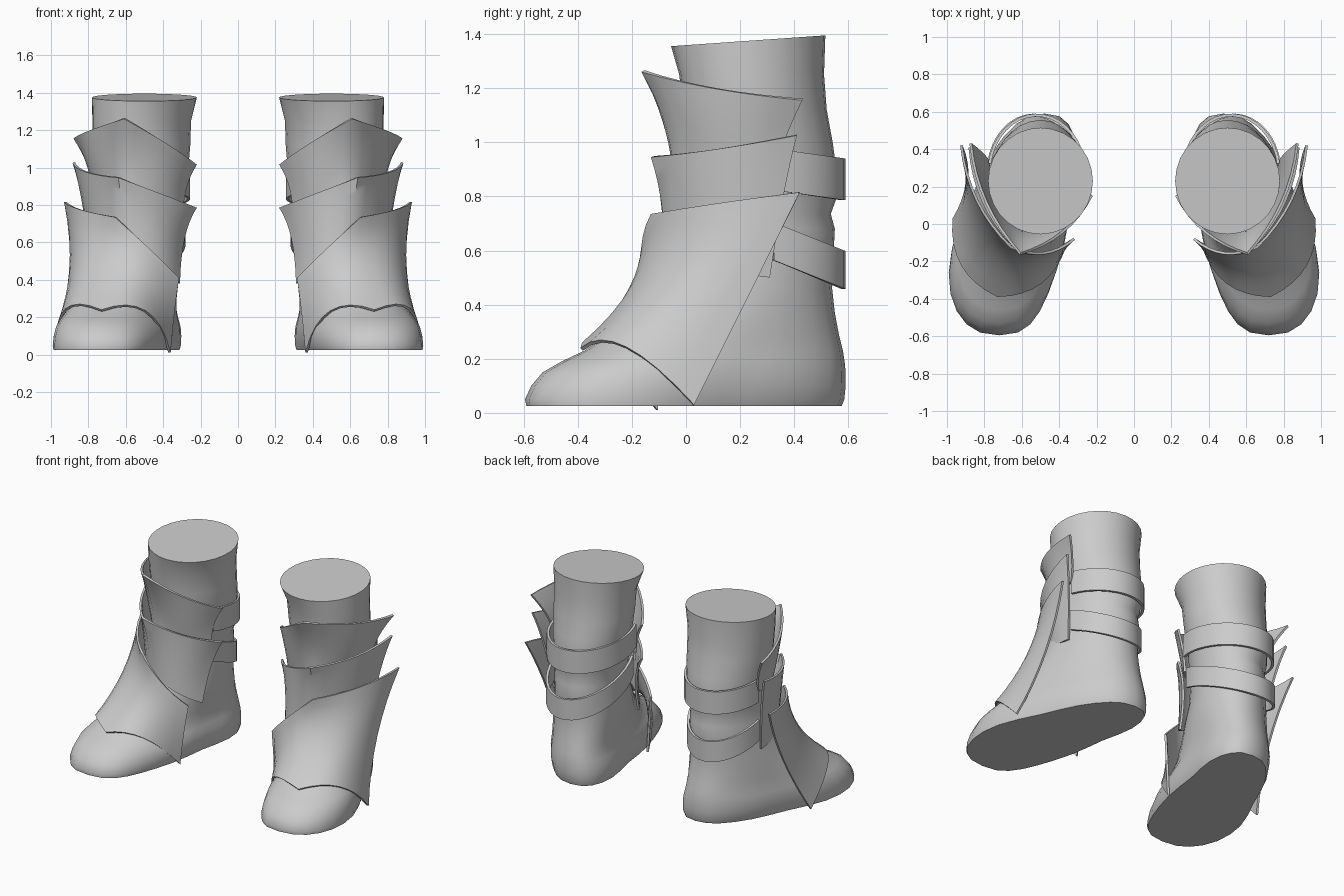
import bpy, bmesh
from math import sin, cos, pi, radians, exp
from mathutils import Vector

if "Cube" in bpy.data.objects:
    bpy.data.objects.remove(bpy.data.objects["Cube"], do_unlink=True)

grey = bpy.data.materials.new("plain grey")
grey.use_nodes = True
grey.diffuse_color = (0.6, 0.6, 0.6, 1)
grey.node_tree.nodes["Principled BSDF"].inputs["Base Color"].default_value = (0.6, 0.6, 0.6, 1)


def finish(name, bm, thickness=0):
    """Thicken, shade and mirror a part so that both feet wear it."""
    bmesh.ops.recalc_face_normals(bm, faces=bm.faces[:])
    if thickness:
        bm.normal_update()
        bmesh.ops.solidify(bm, geom=bm.faces[:], thickness=thickness)
        bmesh.ops.recalc_face_normals(bm, faces=bm.faces[:])
    mesh = bpy.data.meshes.new(name)
    bm.to_mesh(mesh)
    bm.free()
    mesh.materials.append(grey)
    mesh.polygons.foreach_set("use_smooth", [True] * len(mesh.polygons))
    mesh.set_sharp_from_angle(angle=radians(45))
    ob = bpy.data.objects.new(name, mesh)
    bpy.context.collection.objects.link(ob)
    mirror = ob.modifiers.new("other foot", "MIRROR")
    mirror.use_axis[0] = True
    mirror.use_mirror_merge = False


def skin(bm, rows, closed=False):
    """Bridge rows of points with quads and return the vertex rows."""
    grid = [[bm.verts.new(p) for p in row] for row in rows]
    for low, high in zip(grid, grid[1:]):
        count = len(low)
        for i in range(count if closed else count - 1):
            j = (i + 1) % count
            bm.faces.new((low[i], low[j], high[j], high[i]))
    return grid


def through(a, b, c, t):
    """Quadratic curve passing through three points."""
    return a * (1 - t) * (1 - 2 * t) + b * 4 * t * (1 - t) + c * t * (2 * t - 1)


# Boot: stacked rings of height, back y, front y, front centre x, half width
slices = [
    (.025, .575, -.59, .72, .288),
    (.05, .585, -.595, .72, .297),
    (.10, .59, -.572, .72, .30),
    (.15, .59, -.53, .72, .295),
    (.19, .586, -.46, .715, .28),
    (.23, .58, -.375, .70, .265),
    (.29, .565, -.29, .68, .255),
    (.37, .55, -.205, .65, .25),
    (.46, .54, -.135, .62, .24),
    (.58, .545, -.06, .59, .227),
    (.68, .55, -.03, .57, .222),
    (.735, .535, -.02, .56, .222),
    (.79, .555, -.01, .55, .228),
    (.90, .556, 0, .54, .237),
    (1.0, .542, 0, .53, .25),
    (1.12, .52, -.01, .53, .26),
    (1.25, .51, -.025, .53, .264),
    (1.375, .515, -.055, .50, .28),
]
SIDES = 28


def ring(z, back, front, front_x, width):
    foot = max(0, 1 - z / .45)
    tilt = .07 if z > 1.3 else 0
    middle, half = (back + front) / 2, (back - front) / 2
    heel_x = .5 - .03 * foot
    points = []
    for i in range(SIDES):
        a = 2 * pi * i / SIDES
        f = (1 + cos(a)) / 2
        # blunt heel and toe, pinched waist, ball of the foot bowed outward
        power = min(1, .76 + .4 * z) if f < .5 else 1 - .25 * foot
        s = abs(sin(a)) ** power * (1 if a < pi else -1)
        x = heel_x + (front_x - heel_x) * f + .42 * foot * f * f * (1 - f)
        w = width + (f - .5) * .07 * foot
        w *= 1 - .1 * foot * exp(-((f - .38) / .15) ** 2)
        y = middle - half * cos(a)
        points.append((x + w * s, y, z + tilt * (y - middle)))
    return points


bm = bmesh.new()
rings = skin(bm, [ring(*s) for s in slices], closed=True)
bm.faces.new(rings[0])
bm.faces.new(rings[-1])
finish("boots", bm)


# Shin plates: each row gives inner, ridge and outer points, side bulge, lift
def plate(name, *rows):
    def across(row, t):
        inner, ridge, outer = map(Vector, row[:3])
        bulge, lift = row[3:]
        a, b = (inner, ridge) if t <= .5 else (ridge, outer)
        chord = b - a
        push = Vector((chord.y, -chord.x, 0)).normalized() * bulge
        middle = (a + b) / 2 + push + Vector((0, 0, lift))
        return through(a, middle, b, t * 2 if t <= .5 else t * 2 - 1)

    columns, steps = 16, 8
    bm = bmesh.new()
    skin(bm, [[through(*(across(r, i / columns) for r in rows), j / steps)
               for i in range(columns + 1)] for j in range(steps + 1)])
    finish(name, bm, .014)


plate("lower_shin_plates",
      ((.36, -.11, .01), (.73, -.39, .24), (.97, .03, .03), .085, .11),
      ((.34, -.10, .22), (.67, -.17, .50), (.90, .225, .42), .085, .03),
      ((.315, -.085, .41), (.66, -.13, .735), (.93, .42, .815), .055, 0))
plate("middle_shin_plates",
      ((.31, .06, .38), (.61, -.075, .56), (.79, .31, .50), .06, 0),
      ((.285, .12, .62), (.62, -.09, .77), (.83, .36, .80), .07, 0),
      ((.22, .15, .785), (.64, -.13, .945), (.885, .41, 1.025), .055, -.01))
plate("upper_shin_plates",
      ((.29, .13, .75), (.60, -.05, .87), (.785, .33, .90), .05, 0),
      ((.275, .13, .89), (.61, -.075, 1.06), (.81, .37, 1.02), .07, 0),
      ((.22, .15, 1.015), (.61, -.165, 1.26), (.88, .43, 1.155), .055, -.01))


# Straps: tilted bands wrapped around the back of the boot
def strap(name, height, half, slope, centre_x, radius_x):
    steps = 20
    rows = []
    for side in (-1, 1):
        row = []
        for i in range(steps + 1):
            a = radians(10 + 195 * i / steps)
            y = .27 + .32 * sin(a)
            row.append((centre_x + radius_x * cos(a), y,
                        height + side * half - slope * (y - .36)))
        rows.append(row)
    bm = bmesh.new()
    skin(bm, rows)
    finish(name, bm, .016)


strap("upper_straps", .895, .077, .14, .52, .264)
strap("lower_straps", .62, .07, .4, .535, .254)
